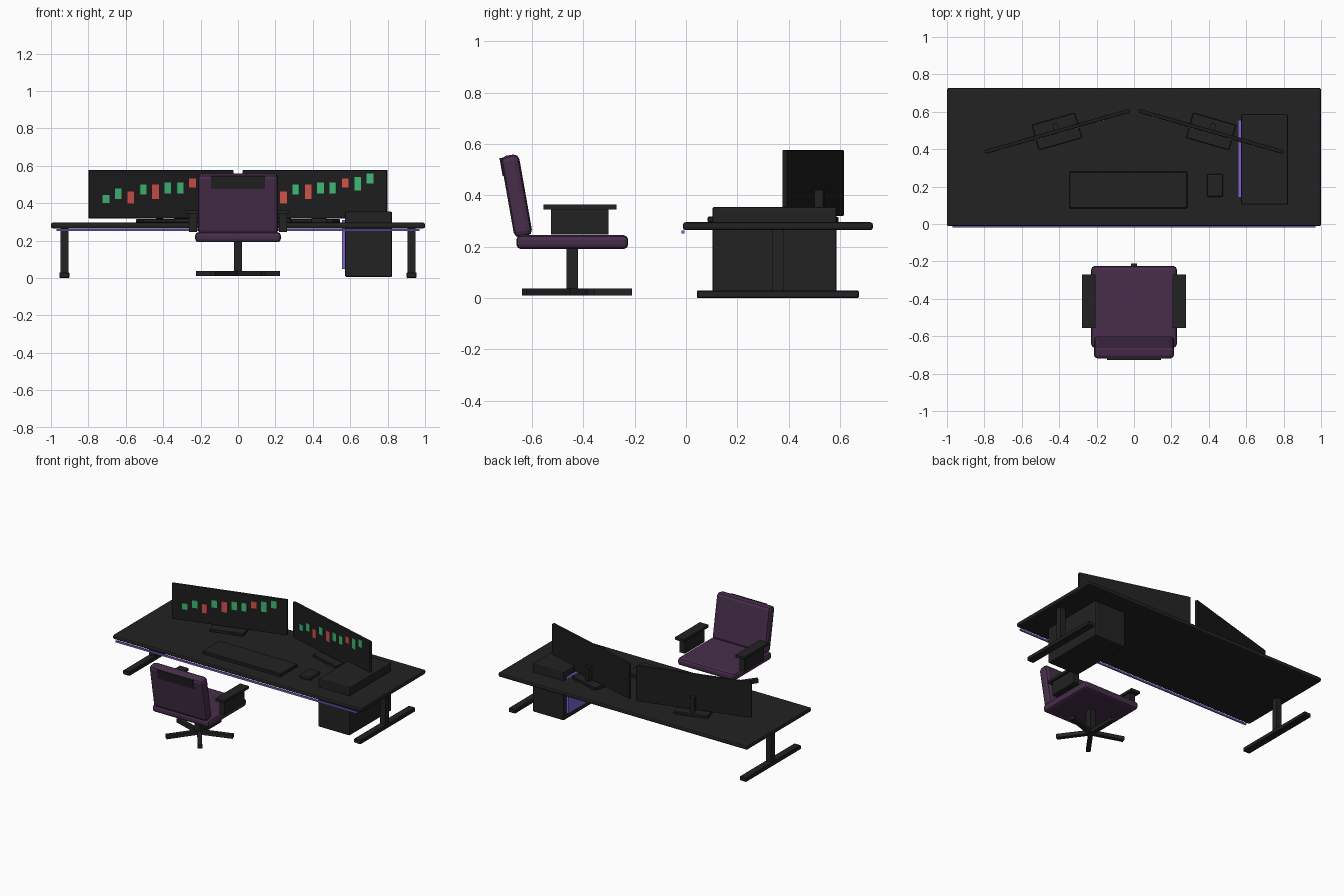
import bpy
from math import radians, sin, cos, pi
from mathutils import Matrix

if "Cube" in bpy.data.objects:
    bpy.data.objects.remove(bpy.data.objects["Cube"], do_unlink=True)


def material(name, rgb):
    m = bpy.data.materials.new(name)
    m.use_nodes = True
    m.diffuse_color = (*rgb, 1)
    bsdf = m.node_tree.nodes["Principled BSDF"]
    bsdf.inputs["Base Color"].default_value = (*rgb, 1)
    bsdf.inputs["Roughness"].default_value = 0.7
    return m


CHARCOAL = material("charcoal", (0.016, 0.016, 0.016))
SCREEN = material("screen_black", (0.012, 0.012, 0.012))
PLUM = material("plum_fabric", (0.063, 0.027, 0.069))
VIOLET = material("violet_light", (0.21, 0.125, 0.645))
GREEN = material("chart_green", (0.05, 0.48, 0.18))
RED = material("chart_red", (0.63, 0.083, 0.069))


def box(name, centre, size, mat, bevel=0, segments=1, frame=Matrix()):
    """Box of a given size, placed in an optional local frame."""
    bpy.ops.mesh.primitive_cube_add(size=1)
    ob = bpy.context.object
    ob.name = name
    ob.data.transform(Matrix.Diagonal((*size, 1)))
    ob.data.materials.append(mat)
    ob.matrix_world = frame @ Matrix.Translation(centre)
    if bevel:
        mod = ob.modifiers.new("Bevel", "BEVEL")
        mod.width = bevel
        mod.segments = segments
    return ob


def frame_at(x, y, z, angle, axis):
    return Matrix.Translation((x, y, z)) @ Matrix.Rotation(radians(angle), 4, axis)


# Desk
DESK_Y = 0.358
box("desk_top", (0, DESK_Y, 0.28), (2, 0.74, 0.031), CHARCOAL, 0.01, 2)
box("desk_light_strip", (0, -0.012, 0.257), (1.94, 0.011, 0.012), VIOLET)
for side, s in (("left", 1), ("right", -1)):
    box(f"desk_post_{side}", (s * 0.928, DESK_Y, 0.145), (0.043, 0.043, 0.25), CHARCOAL)
    box(f"desk_foot_{side}", (s * 0.928, DESK_Y, 0.015), (0.054, 0.63, 0.03), CHARCOAL, 0.004)

# Computer case with a glowing side panel
box("computer_case", (0.698, 0.345, 0.18), (0.252, 0.484, 0.35), CHARCOAL, 0.008, 2)
box("case_side_panel", (0.565, 0.348, 0.18), (0.02, 0.414, 0.262), VIOLET)

# Keyboard and mouse
box("keyboard", (-0.03, 0.182, 0.306), (0.63, 0.196, 0.024), CHARCOAL, 0.004)
box("mouse", (0.433, 0.206, 0.307), (0.087, 0.122, 0.028), CHARCOAL, 0.01, 2)

# Chart bars: colour, centre height, bar height
BARS = [
    (GREEN, 0.423, 0.043), (GREEN, 0.45, 0.054), (RED, 0.429, 0.064),
    (GREEN, 0.472, 0.053), (RED, 0.461, 0.075), (GREEN, 0.48, 0.059),
    (GREEN, 0.481, 0.059), (RED, 0.507, 0.048), (GREEN, 0.504, 0.073),
    (GREEN, 0.531, 0.053),
]

# Two angled monitors on stands
for side, s in (("left", 1), ("right", -1)):
    frame = frame_at(s * 0.412, 0.495, 0, -s * 16, 'Z')
    box(f"monitor_{side}", (0, 0, 0.448), (0.805, 0.021, 0.258), SCREEN, 0.005, 2, frame)
    box(f"monitor_post_{side}", (0, 0.027, 0.362), (0.03, 0.034, 0.116), CHARCOAL, 0, 1, frame)
    box(f"monitor_base_{side}", (0, 0, 0.305), (0.24, 0.14, 0.02), CHARCOAL, 0.003, 1, frame)
    for i, (mat, z, height) in enumerate(BARS):
        box(f"chart_bar_{side}_{i + 1}", ((i - 4.5) * 0.0687, -0.0115, z),
            (0.037, 0.004, height), mat, 0, 1, frame)

# Chair seat and reclined back
CHAIR_Y = -0.443
box("chair_seat", (0, CHAIR_Y, 0.218), (0.458, 0.436, 0.054), PLUM, 0.018, 2)
back = frame_at(0, -0.66, 0.398, 10, 'X')
box("chair_back", (0, 0, 0), (0.43, 0.072, 0.322), PLUM, 0.022, 2, back)
box("chair_back_plate", (0, -0.034, 0.121), (0.288, 0.012, 0.07), CHARCOAL, 0, 1, back)

# Armrests
for side, s in (("left", 1), ("right", -1)):
    box(f"armrest_support_{side}", (s * 0.24, -0.413, 0.297), (0.042, 0.224, 0.1), CHARCOAL)
    box(f"armrest_pad_{side}", (s * 0.242, -0.413, 0.355), (0.07, 0.284, 0.019), CHARCOAL)

# Column and five-armed base
box("chair_column", (0, CHAIR_Y, 0.115), (0.044, 0.044, 0.16), CHARCOAL)
for i in range(5):
    frame = frame_at(0, CHAIR_Y, 0, 72 * i, 'Z')
    box(f"chair_base_arm_{i + 1}", (0, 0.116, 0.024), (0.03, 0.232, 0.027), CHARCOAL, 0, 1, frame)
